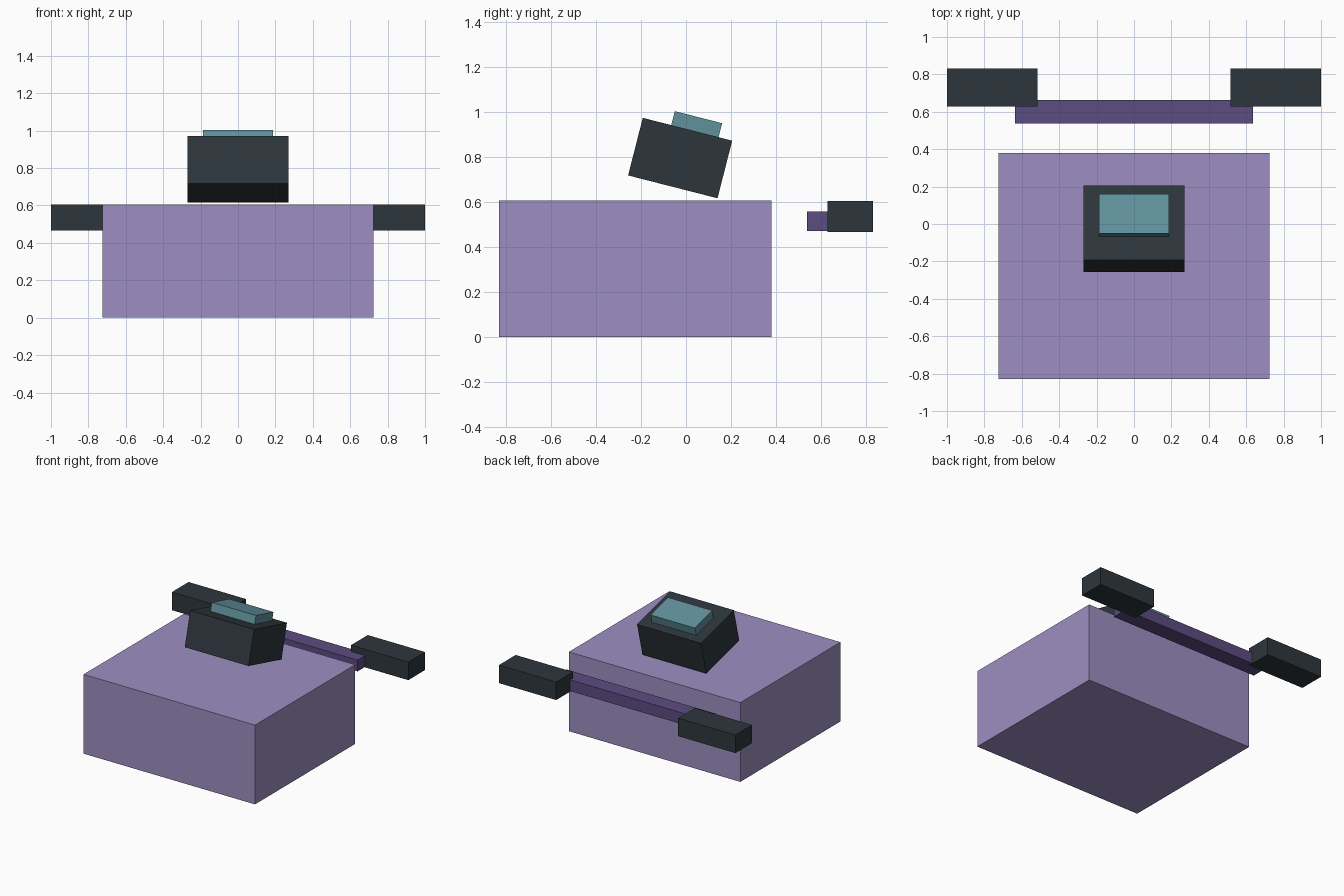
import bpy
from mathutils import Vector, Matrix

if "Cube" in bpy.data.objects:
    bpy.data.objects.remove(bpy.data.objects["Cube"])


def material(name, rgb):
    m = bpy.data.materials.new(name)
    m.diffuse_color = (*rgb, 1.0)
    m.use_nodes = True
    m.node_tree.nodes["Principled BSDF"].inputs["Base Color"].default_value = m.diffuse_color
    return m


lavender = material("lavender", (0.337, 0.275, 0.538))
purple = material("deep_purple", (0.107, 0.072, 0.216))
charcoal = material("charcoal", (0.027, 0.037, 0.045))
teal = material("teal", (0.117, 0.283, 0.332))


def box(name, center, size, mat, tilt=0.0):
    bpy.ops.mesh.primitive_cube_add(size=1, location=center, rotation=(tilt, 0, 0))
    ob = bpy.context.object
    ob.name = name
    ob.scale = size
    ob.data.materials.append(mat)
    return ob


# Main block
box("body", (0, -0.225, 0.303), (1.45, 1.21, 0.606), lavender)

# Rear crossbar with a block at each end
box("crossbar", (0, 0.6, 0.513), (1.27, 0.124, 0.086), purple)
for side, label in ((-1, "left"), (1, "right")):
    box(label + "_end_block", (side * 0.758, 0.73, 0.535), (0.484, 0.202, 0.138), charcoal)

# Tilted head, with a raised panel on its top face
TILT = -0.25
head_center = Vector((0, -0.026, 0.794))
head_size = Vector((0.54, 0.41, 0.264))
panel_size = Vector((0.374, 0.217, 0.064))
turn = Matrix.Rotation(TILT, 3, 'X')
panel_offset = Vector((0, 0.034, (head_size.z + panel_size.z) / 2))
box("head", head_center, head_size, charcoal, TILT)
box("head_panel", head_center + turn @ panel_offset, panel_size, teal, TILT)
